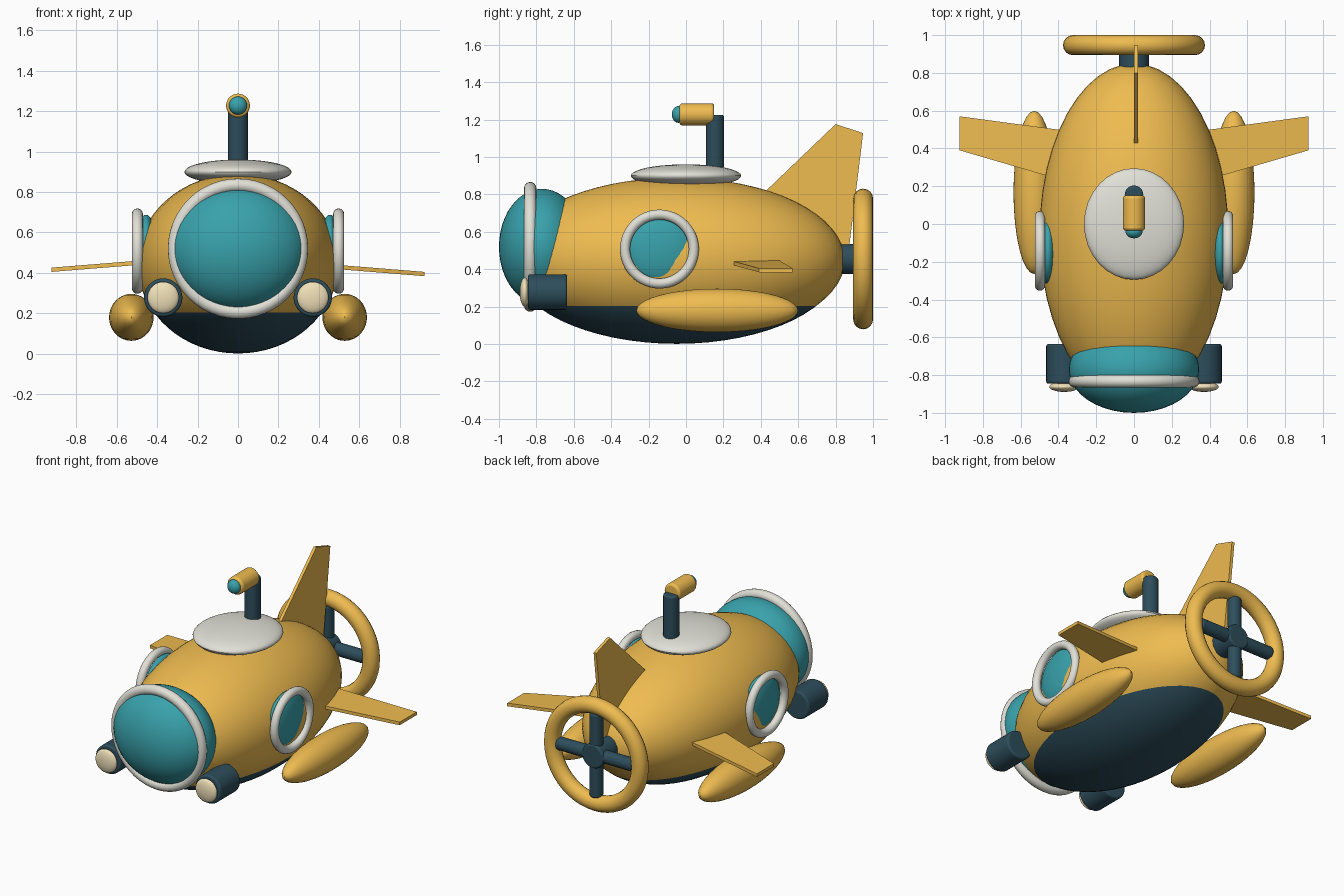
import bpy
from math import pi, radians

if "Cube" in bpy.data.objects:
    bpy.data.objects.remove(bpy.data.objects["Cube"])


def material(name, rgb):
    m = bpy.data.materials.new(name)
    m.diffuse_color = (*rgb, 1)
    m.use_nodes = True
    m.node_tree.nodes["Principled BSDF"].inputs["Base Color"].default_value = m.diffuse_color
    return m


YELLOW = material("yellow_paint", (0.86, 0.50, 0.08))
DARK = material("dark_metal", (0.026, 0.075, 0.105))
TEAL = material("teal_glass", (0.04, 0.36, 0.41))
WHITE = material("off_white", (0.75, 0.75, 0.68))
CREAM = material("lamp_cream", (0.87, 0.75, 0.48))

ALONG = {"x": (0, pi / 2, 0), "y": (pi / 2, 0, 0), "z": (0, 0, 0)}


def finish(name, mat, smooth=True):
    ob = bpy.context.object
    ob.name = ob.data.name = name
    ob.data.materials.append(mat)
    bpy.ops.object.transform_apply(location=False, rotation=True, scale=True)
    if smooth:
        bpy.ops.object.shade_smooth_by_angle(angle=radians(40))
    return ob


def ellipsoid(name, loc, radii, mat, seg=32, rings=20):
    bpy.ops.mesh.primitive_uv_sphere_add(segments=seg, ring_count=rings, radius=1, location=loc)
    bpy.context.object.scale = radii
    return finish(name, mat)


def tube(name, loc, r, length, axis, mat, bevel=0.012):
    bpy.ops.mesh.primitive_cylinder_add(vertices=32, radius=r, depth=length,
                                        location=loc, rotation=ALONG[axis])
    ob = finish(name, mat, smooth=False)
    b = ob.modifiers.new("soft_edge", "BEVEL")
    b.width, b.segments, b.limit_method = bevel, 3, "ANGLE"
    bpy.ops.object.shade_smooth_by_angle(angle=radians(40))
    return ob


def ring(name, loc, major, minor, axis, mat):
    bpy.ops.mesh.primitive_torus_add(major_radius=major, minor_radius=minor, major_segments=48,
                                     minor_segments=16, location=loc, rotation=ALONG[axis])
    return finish(name, mat)


def plate(name, corners, shift, mat):
    # flat fin: one outline, copied by the thickness vector
    n = len(corners)
    far = [tuple(a + b for a, b in zip(c, shift)) for c in corners]
    faces = [tuple(range(n))[::-1], tuple(range(n, 2 * n))]
    faces += [(i, (i + 1) % n, (i + 1) % n + n, i + n) for i in range(n)]
    me = bpy.data.meshes.new(name)
    me.from_pydata(list(corners) + far, [], faces)
    ob = bpy.data.objects.new(name, me)
    bpy.context.collection.objects.link(ob)
    me.materials.append(mat)
    bpy.context.view_layer.objects.active = ob
    bpy.ops.object.mode_set(mode="EDIT")
    bpy.ops.mesh.select_all(action="SELECT")
    bpy.ops.mesh.normals_make_consistent(inside=False)
    bpy.ops.object.mode_set(mode="OBJECT")


# hull, and a keel that pokes out of it below z = 0.21
ellipsoid("hull", (0, -0.05, 0.45), (0.50, 0.90, 0.44), YELLOW, 48, 32)
ellipsoid("keel", (0, -0.05, 0.4324), (0.4895, 0.881, 0.431), DARK, 48, 32)

# nose window
ellipsoid("nose_window", (0, -0.77, 0.52), (0.345, 0.23, 0.31), TEAL, 40, 24)
ring("nose_window_frame", (0, -0.833, 0.52), 0.314, 0.033, "y", WHITE)

# hatch and periscope
ellipsoid("hatch", (0, 0, 0.90), (0.265, 0.295, 0.061), WHITE)
tube("periscope_pole", (0, 0.155, 1.025), 0.049, 0.40, "z", DARK)
tube("periscope_head", (0, 0.058, 1.228), 0.059, 0.186, "y", YELLOW, 0.015)
ellipsoid("periscope_lens", (0, -0.04, 1.228), (0.045, 0.036, 0.045), TEAL, 24, 12)

# side parts
for s, side in ((-1, "left"), (1, "right")):
    ring(f"porthole_frame_{side}", (s * 0.498, -0.142, 0.508), 0.184, 0.027, "x", WHITE)
    ellipsoid(f"porthole_glass_{side}", (s * 0.455, -0.142, 0.508), (0.055, 0.18, 0.18), TEAL)
    tube(f"lamp_body_{side}", (s * 0.37, -0.74, 0.278), 0.095, 0.21, "y", DARK)
    ellipsoid(f"lamp_lens_{side}", (s * 0.37, -0.862, 0.278), (0.078, 0.027, 0.078), CREAM)
    ellipsoid(f"pontoon_{side}", (s * 0.528, 0.167, 0.18), (0.11, 0.432, 0.116), YELLOW)
    plate(f"side_fin_{side}",
          [(s * 0.30, 0.208, 0.455), (s * 0.923, 0.39, 0.405),
           (s * 0.923, 0.57, 0.405), (s * 0.30, 0.486, 0.455)],
          (0, 0, -s * 0.021), YELLOW)

# tail fin
plate("tail_fin", [(0, 0.35, 0.745), (0, 0.80, 1.176), (0, 0.947, 1.128), (0, 0.87, 0.50)],
      (0.02, 0, 0), YELLOW)

# propeller with its guard ring
tube("propeller_hub", (0, 0.885, 0.455), 0.08, 0.21, "y", DARK)
tube("propeller_blade_upright", (0, 0.946, 0.455), 0.042, 0.56, "z", DARK)
tube("propeller_blade_level", (0, 0.946, 0.455), 0.042, 0.56, "x", DARK)
ring("propeller_guard", (0, 0.947, 0.455), 0.323, 0.053, "y", YELLOW)
